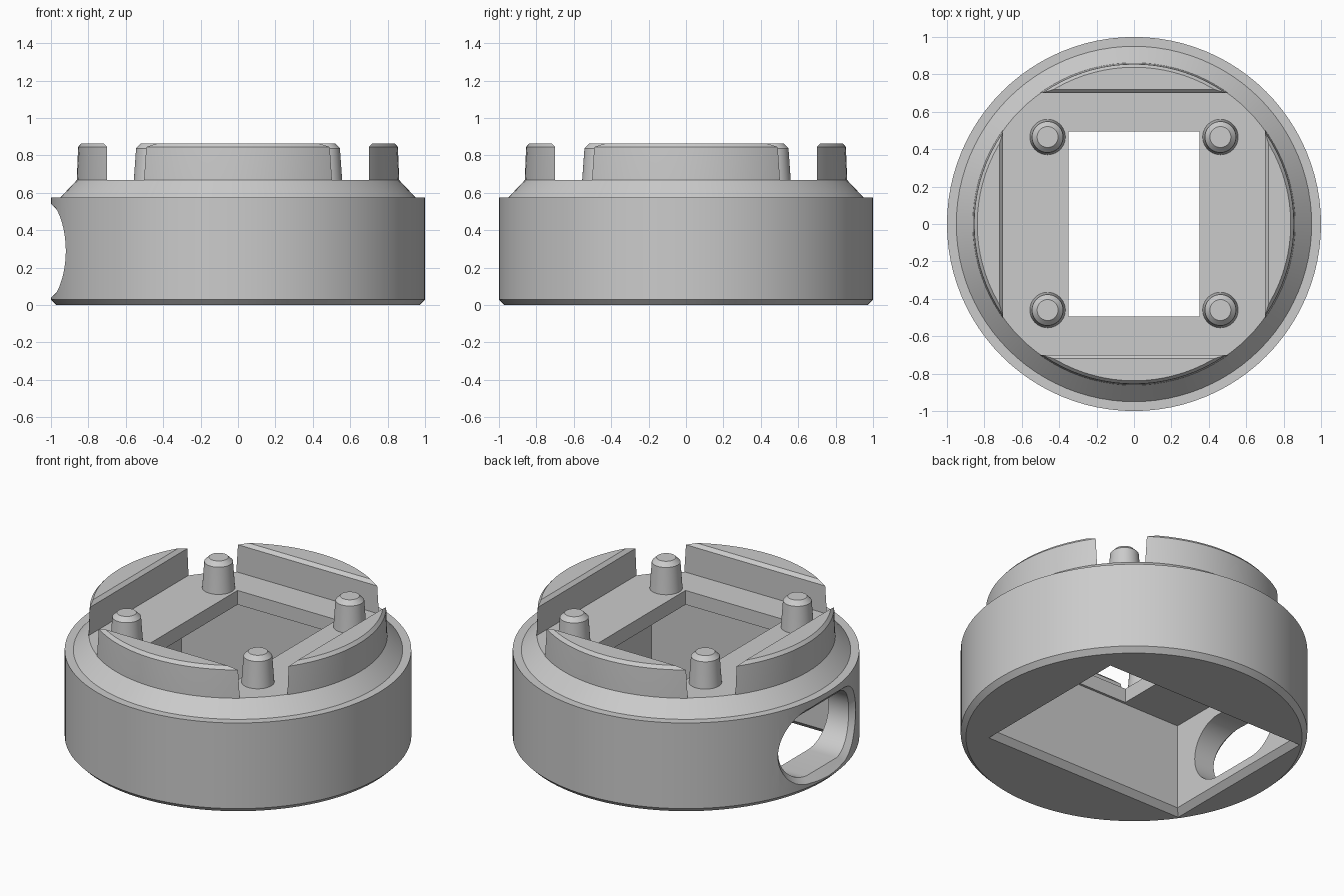
import bpy, bmesh
from math import sin, cos, pi, sqrt, radians
from mathutils import Matrix, Vector

old = bpy.data.objects.get("Cube")
if old:
    bpy.data.objects.remove(old, do_unlink=True)

SEGMENTS = 96
DECK = 0.67      # height of the flat top plate
TOP = 0.865      # height of ridges and pegs

grey = bpy.data.materials.new("plain grey")
grey.use_nodes = True
colour = (0.6, 0.6, 0.6, 1)
grey.diffuse_color = colour
grey.node_tree.nodes["Principled BSDF"].inputs["Base Color"].default_value = colour


def loft(rings):
    """Closed solid through rings of equal point count."""
    bm = bmesh.new()
    loops = [[bm.verts.new(p) for p in ring] for ring in rings]
    n = len(loops[0])
    for a, b in zip(loops, loops[1:]):
        for i in range(n):
            j = (i + 1) % n
            bm.faces.new((a[i], a[j], b[j], b[i]))
    bm.faces.new(loops[0][::-1])
    bm.faces.new(loops[-1])
    bmesh.ops.recalc_face_normals(bm, faces=bm.faces)
    return bm


def lathe(profile, segments=SEGMENTS):
    return loft([[(r * cos(2 * pi * i / segments), r * sin(2 * pi * i / segments), z)
                  for i in range(segments)] for r, z in profile])


def make(name, bm):
    mesh = bpy.data.meshes.new(name)
    bm.to_mesh(mesh)
    bm.free()
    mesh.materials.append(grey)
    obj = bpy.data.objects.new(name, mesh)
    bpy.context.collection.objects.link(obj)
    return obj


def smooth(obj):
    bpy.ops.object.select_all(action='DESELECT')
    obj.select_set(True)
    bpy.context.view_layer.objects.active = obj
    bpy.ops.object.shade_smooth_by_angle(angle=radians(25))


def cut(obj, bm):
    cutter = make("cutter", bm)
    cutter.hide_render = True
    mod = obj.modifiers.new("cut", 'BOOLEAN')
    mod.operation = 'DIFFERENCE'
    mod.solver = 'EXACT'
    mod.object = cutter
    bpy.context.view_layer.objects.active = obj
    bpy.ops.object.modifier_apply(modifier=mod.name)
    bpy.data.objects.remove(cutter, do_unlink=True)


def rectangle(x0, x1, y, z, grow=0):
    x0, x1, y = x0 - grow, x1 + grow, y + grow
    return [(x0, -y, z), (x1, -y, z), (x1, y, z), (x0, y, z)]


def slot(radius, depth):
    """Rounded slot outline; depth gives x for each y."""
    ring = []
    for side in (1, -1):
        for i in range(25):
            a = -pi / 2 + pi * i / 24
            y = side * (0.15 + radius * cos(a))
            ring.append((depth(y), y, 0.29 + side * radius * sin(a)))
    return ring


# Round housing with bevelled foot and shoulder
housing = make("housing", lathe([(0.97, 0), (1, 0.03), (1, 0.575), (0.95, 0.575), (0.86, DECK)]))

# Pocket open at the bottom, with a bevelled mouth
pocket = (-0.755, 0.6, 0.51)
cut(housing, loft([rectangle(*pocket, -0.02, 0.055), rectangle(*pocket, 0.035),
                   rectangle(*pocket, 0.58)]))

# Window through the top plate
cut(housing, loft([rectangle(-0.35, 0.35, 0.495, z) for z in (0.5, 0.8)]))

# Side port with a bevelled rim that follows the round wall
cut(housing, loft([
    slot(0.275, lambda y: -1.2),
    slot(0.275, lambda y: -sqrt(1.035 ** 2 - y * y)),
    slot(0.205, lambda y: -sqrt(0.965 ** 2 - y * y)),
    slot(0.205, lambda y: -0.6)]))
smooth(housing)

# Four curved ridges with straight bevelled inner faces
for name, turn in (("left", 0), ("back", 1), ("right", 2), ("front", 3)):
    bm = lathe([(0.862, 0.64), (0.862, DECK), (0.855, TOP - 0.02), (0.838, TOP)])
    for point, normal in (((0.7, 0, 0), (1, 0, 0)), ((0.7, 0, TOP - 0.02), (1, 0, -1))):
        geom = bm.verts[:] + bm.edges[:] + bm.faces[:]
        hit = bmesh.ops.bisect_plane(bm, geom=geom, plane_co=Vector(point),
                                     plane_no=Vector(normal).normalized(), clear_inner=True)
        edges = [e for e in hit["geom_cut"] if isinstance(e, bmesh.types.BMEdge)]
        bmesh.ops.contextual_create(bm, geom=edges)
    bmesh.ops.recalc_face_normals(bm, faces=bm.faces)
    bm.transform(Matrix.Rotation(turn * pi / 2, 4, 'Z'))
    smooth(make(name + "_ridge", bm))

# Four tapered corner pegs
for x, side in ((0.462, "left"), (-0.462, "right")):
    for y, end in ((0.465, "back"), (-0.46, "front")):
        bm = lathe([(0.097, DECK - 0.02), (0.095, DECK), (0.083, TOP - 0.027), (0.056, TOP)], 40)
        bm.transform(Matrix.Translation((x, y, 0)))
        smooth(make(end + "_" + side + "_peg", bm))
